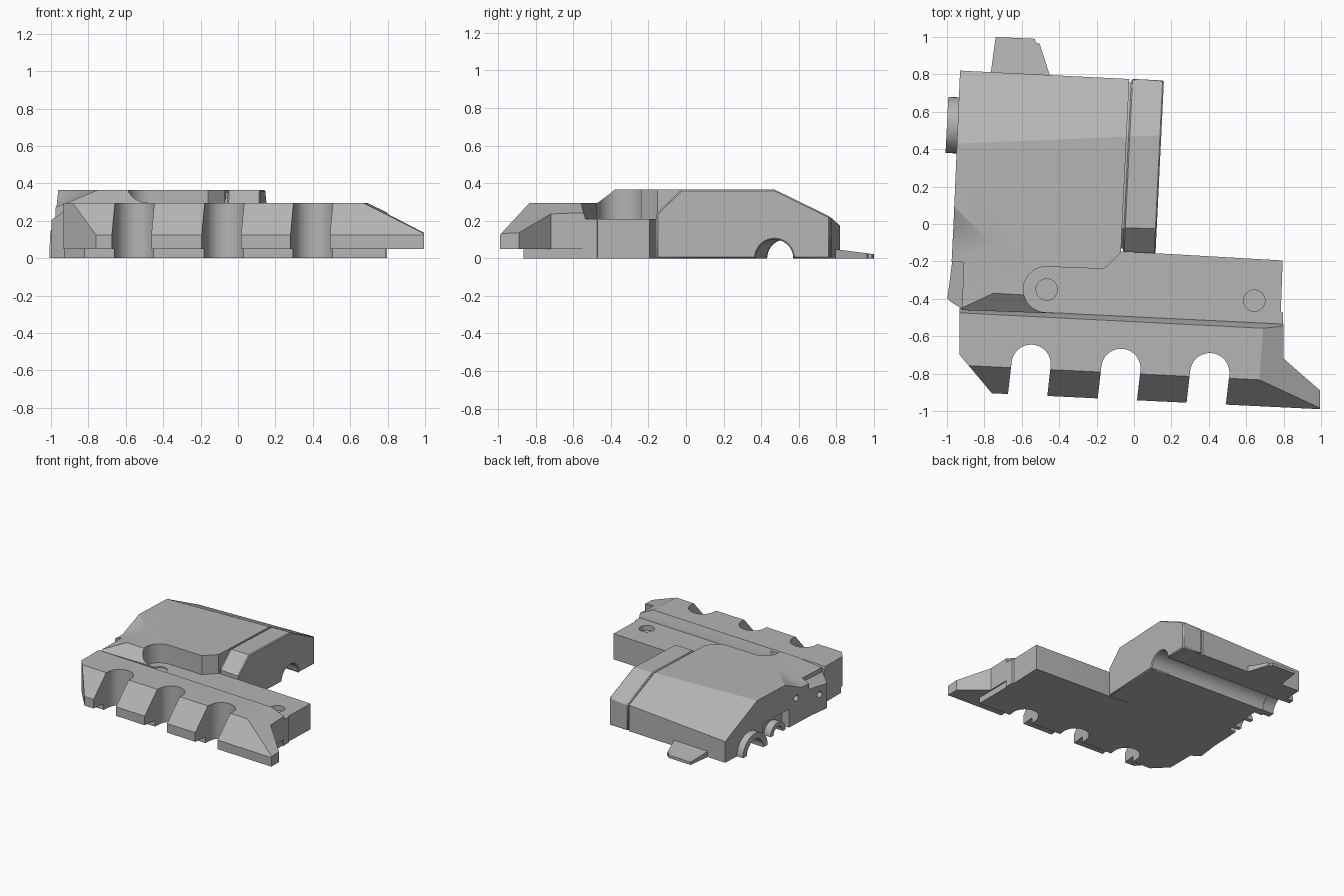
import bpy, bmesh, math
from mathutils import Vector

if "Cube" in bpy.data.objects:
    bpy.data.objects.remove(bpy.data.objects["Cube"], do_unlink=True)

grey = bpy.data.materials.new("plain_grey")
grey.use_nodes = True
grey.diffuse_color = (0.46, 0.46, 0.46, 1)
grey.node_tree.nodes["Principled BSDF"].inputs["Base Color"].default_value = (0.46, 0.46, 0.46, 1)


def finish(name, bm):
    bmesh.ops.recalc_face_normals(bm, faces=bm.faces[:])
    mesh = bpy.data.meshes.new(name)
    bm.to_mesh(mesh)
    bm.free()
    mesh.materials.append(grey)
    obj = bpy.data.objects.new(name, mesh)
    bpy.context.collection.objects.link(obj)
    return obj


def prism(name, outline, z0, z1, planes=()):
    """Extruded outline, trimmed above each plane given by three points."""
    bm = bmesh.new()
    face = bm.faces.new([bm.verts.new((x, y, z0)) for x, y in outline])
    new = bmesh.ops.extrude_face_region(bm, geom=[face])["geom"]
    for v in new:
        if isinstance(v, bmesh.types.BMVert):
            v.co.z = z1
    for pts in planes:
        a, b, c = map(Vector, pts)
        n = (b - a).cross(c - a).normalized()
        n = n if n.z > 0 else -n
        cut = bmesh.ops.bisect_plane(bm, geom=bm.verts[:] + bm.edges[:] + bm.faces[:],
                                     plane_co=a, plane_no=n, clear_outer=True)["geom_cut"]
        edges = [e for e in cut if isinstance(e, bmesh.types.BMEdge)]
        bmesh.ops.holes_fill(bm, edges=edges, sides=0)
    return finish(name, bm)


def hull(name, points):
    bm = bmesh.new()
    for p in points:
        bm.verts.new(p)
    bmesh.ops.convex_hull(bm, input=bm.verts[:])
    return finish(name, bm)


def rod(name, start, end, radius, sides=40):
    start, end = Vector(start), Vector(end)
    axis = end - start
    bm = bmesh.new()
    bmesh.ops.create_cone(bm, cap_ends=True, segments=sides, radius1=radius,
                          radius2=radius, depth=axis.length)
    bm.transform(axis.to_track_quat("Z", "Y").to_matrix().to_4x4())
    bmesh.ops.translate(bm, verts=bm.verts[:], vec=(start + end) / 2)
    return finish(name, bm)


def carve(obj, *cutters):
    for c in cutters:
        mod = obj.modifiers.new("cut", "BOOLEAN")
        mod.operation, mod.solver, mod.object = "DIFFERENCE", "EXACT", c
    deps = bpy.context.evaluated_depsgraph_get()
    mesh = bpy.data.meshes.new_from_object(obj.evaluated_get(deps))
    obj.modifiers.clear()
    obj.data = mesh


def arc(cx, cy, r, a0, a1, n=16):
    steps = [math.radians(a0 + (a1 - a0) * i / n) for i in range(n + 1)]
    return [(cx + r * math.cos(a), cy + r * math.sin(a)) for a in steps]


# Shared trimming planes and the groove running under the body
back_slope = [(-0.93, 0.43, 0.365), (0.16, 0.475, 0.365), (0.16, 0.76, 0.225)]
cap_front = [(-0.06, -0.02, 0.365), (0.12, -0.025, 0.365), (0.12, -0.155, 0.24)]
body_front = [(-0.75, -0.37, 0.365), (-0.58, -0.38, 0.365), (-0.52, -0.47, 0.295)]
groove = rod("groove_cutter", (-1.2, 0.54, 0), (0.3, 0.463, 0), 0.1)

# Main body with rounded pocket and faceted left corner
body = prism("main_body", [(-0.93, 0.82), (-0.025, 0.775), (-0.07, -0.15), (-0.085, -0.49),
                           (-0.92, -0.46), (-0.91, -0.205), (-0.975, -0.2), (-0.965, 0)],
             0, 0.365, [back_slope, body_front])
pocket = prism("pocket_cutter", [(0.1, -0.15), (-0.068, -0.15), (-0.16, -0.24)]
               + arc(-0.47, -0.35, 0.122, 90, 270) + [(0.1, -0.56)], 0.2, 0.5)
corner = hull("corner_cutter", [(-0.75, -0.11, 0.365), (-0.75, -0.37, 0.365), (-0.96, 0.09, 0.365),
                                (-1.1, -0.11, 0.22), (-1.1, -0.5, 0.22), (-0.88, -0.5, 0.31),
                                (-0.75, -0.11, 0.5), (-0.75, -0.37, 0.5), (-0.88, -0.5, 0.5),
                                (-1.1, -0.5, 0.5), (-1.1, 0.22, 0.5)])
side_recess = prism("recess_cutter", [(-1.2, 0.04), (-0.9, 0.04), (-0.88, 0.36), (-1.2, 0.36)],
                    -0.1, 0.15)
side_hole = rod("side_hole_cutter", (-1.1, -0.04, 0.21), (-0.9, -0.05, 0.21), 0.025, 20)
carve(body, pocket, corner, groove, side_recess, side_hole)

# Right end cap, separated from the body by a narrow seam
seam = prism("body_seam", [(-0.04, 0.76), (0.0, 0.755), (-0.05, -0.13), (-0.08, -0.13)], 0, 0.35,
             [[(x, y, z - 0.012) for x, y, z in p] for p in (back_slope, cap_front)])
carve(seam, groove)
cap = prism("end_cap", [(-0.014, 0.776), (0.16, 0.767), (0.115, -0.157), (-0.06, -0.148)], 0, 0.365,
            [back_slope, cap_front])
carve(cap, groove)
bevel = cap.modifiers.new("edge", "BEVEL")
bevel.width, bevel.segments, bevel.limit_method = 0.007, 1, "ANGLE"
bevel.angle_limit = math.radians(50)

# Half tubes on the left side
for name, y, r, x0, x1, hole in (("large_half_tube", 0.53, 0.15, -1.0, -0.9, 0.1),
                                 ("small_half_tube", 0.17, 0.09, -0.955, -0.88, 0.055)):
    tube = rod(name, (x0, y, 0), (x1, y - 0.005, 0), r)
    below = prism("below_cutter", [(-2, -2), (2, -2), (2, 2), (-2, 2)], -1, 0)
    bore = rod("bore_cutter", (-1.2, y + 0.01, 0), (-0.7, y - 0.01, 0), hole)
    carve(tube, below, bore)

# Back tab
prism("back_tab", [(-0.768, 0.79), (-0.74, 1.0), (-0.53, 0.99), (-0.525, 0.968),
                   (-0.505, 0.965), (-0.445, 0.78)],
      0, 0.06, [[(-0.7, 0.82, 0.045), (-0.5, 0.82, 0.045), (-0.6, 1.0, 0.022)]])

# Side lug with a pin hole
lug = prism("side_lug", [(-0.9, -0.205), (-0.972, -0.2), (-0.998, -0.4), (-0.975, -0.42),
                         (-0.915, -0.456), (-0.9, -0.456)], 0, 0.28,
            [[(-0.91, -0.2, 0.265), (-0.91, -0.45, 0.265), (-0.99, -0.3, 0.21)]])
carve(lug, rod("lug_hole_cutter", (-1.1, -0.32, 0.14), (-0.93, -0.325, 0.14), 0.025, 20))

# Lower deck with two round sockets
deck = prism("lower_deck", [(-0.9, -0.3), (-0.62, -0.2), (-0.1, -0.144), (0.795, -0.195),
                            (0.785, -0.47), (0.797, -0.475), (0.797, -0.55), (-0.9, -0.48)], 0, 0.21)
carve(deck, *[rod("socket_cutter", (x, y, 0.17), (x, y, 0.3), 0.057, 32)
              for x, y in ((-0.467, -0.35), (0.643, -0.41))])

# Front bar and its base, notched by three slots
bar = prism("front_bar", [(-0.932, -0.45), (0.8, -0.535), (0.8, -0.72), (0.995, -0.89),
                          (0.995, -0.99), (-0.76, -0.905), (-0.932, -0.7)], 0.05, 0.295,
            [[(-0.93, -0.755, 0.295), (0.67, -0.833, 0.295), (0.995, -0.99, 0.125)],
             [(0.69, -0.57, 0.295), (0.67, -0.83, 0.295), (0.995, -0.9, 0.135)],
             [(-0.93, -0.475, 0.295), (0.8, -0.563, 0.295), (0.8, -0.535, 0.21)]])
base = prism("bar_base", [(-0.93, -0.44), (0.79, -0.5), (0.79, -0.865), (-0.82, -0.79),
                          (-0.93, -0.68)], 0, 0.05)
slots = []
for cx, cy in ((-0.55, -0.75), (-0.07, -0.772), (0.405, -0.795)):
    outline = arc(cx, cy, 0.105, 174, -6, 20)
    tail = [(x - 0.04, y - 0.35) for x, y in (outline[-1], outline[0])]
    slots.append(prism("slot_cutter", outline + tail, -0.1, 0.5))
carve(bar, *slots)
carve(base, *slots)

# Remove cutters and shade
for obj in list(bpy.data.objects):
    if "_cutter" in obj.name:
        bpy.data.objects.remove(obj, do_unlink=True)
bpy.ops.object.select_all(action="DESELECT")
for obj in bpy.context.collection.objects:
    if obj.type == "MESH":
        obj.select_set(True)
        bpy.context.view_layer.objects.active = obj
bpy.ops.object.shade_smooth_by_angle(angle=math.radians(25))
